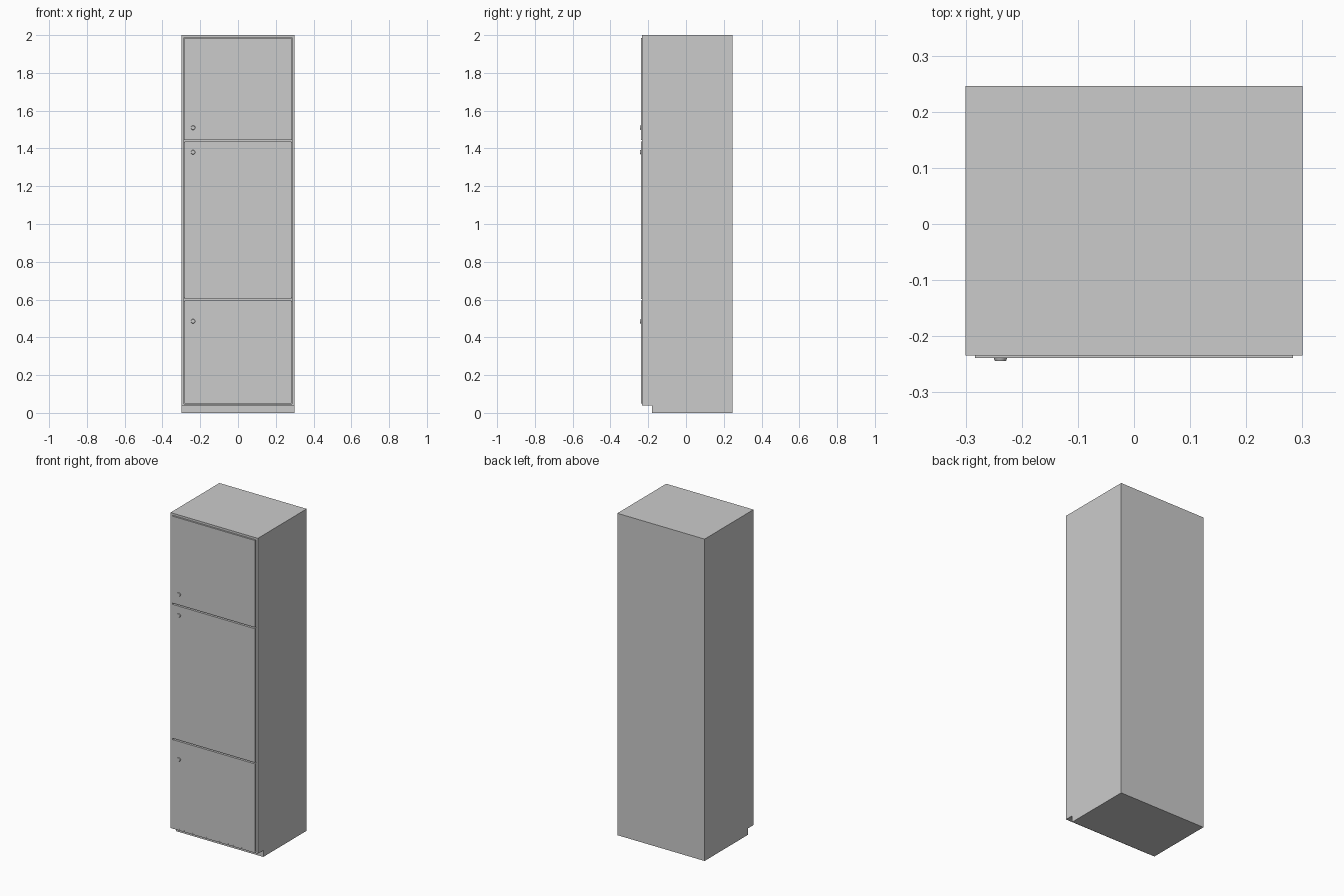
import bpy, bmesh, math
from mathutils import Matrix

if "Cube" in bpy.data.objects:
    bpy.data.objects.remove(bpy.data.objects["Cube"])

FRONT, BACK = -0.234, 0.246      # carcass depth
W, H, KICK, T = 0.30, 2.0, 0.04, 0.013


def new_object(name, bm):
    bmesh.ops.recalc_face_normals(bm, faces=bm.faces)
    mesh = bpy.data.meshes.new(name)
    bm.to_mesh(mesh)
    bm.free()
    ob = bpy.data.objects.new(name, mesh)
    bpy.context.collection.objects.link(ob)
    return ob


def box(name, x0, x1, y0, y1, z0, z1):
    bm = bmesh.new()
    bmesh.ops.create_cube(bm, size=1)
    for v in bm.verts:
        v.co.x = x1 if v.co.x > 0 else x0
        v.co.y = y1 if v.co.y > 0 else y0
        v.co.z = z1 if v.co.z > 0 else z0
    return new_object(name, bm)


# Side panels with the toe-kick notch
profile = [(-0.18, 0), (BACK, 0), (BACK, H), (FRONT, H), (FRONT, KICK), (-0.18, KICK)]
for name, x in (("left_side", -W), ("right_side", W - T)):
    bm = bmesh.new()
    face = bm.faces.new([bm.verts.new((x, y, z)) for y, z in profile])
    ext = bmesh.ops.extrude_face_region(bm, geom=[face])
    for v in ext["geom"]:
        if isinstance(v, bmesh.types.BMVert):
            v.co.x += T
    new_object(name, bm)

# Top, floor, back, plinth and shelves between the sides
xi = W - T
box("top_panel", -xi, xi, FRONT, BACK, H - T, H)
box("floor_panel", -xi, xi, FRONT, BACK, KICK, KICK + 0.008)
box("back_panel", -xi, xi, BACK - T, BACK, KICK + 0.008, H - T)
box("plinth", -xi, xi, -0.18, BACK, 0, KICK)
for name, z in (("upper_shelf", 1.44), ("lower_shelf", 0.60)):
    box(name, -xi, xi, -0.222, BACK - T, z - 0.01, z + 0.01)

# Inset doors standing slightly proud, each with a round knob
doors = [("lower", 0.051, 0.596, 0.485),
         ("middle", 0.604, 1.436, 1.38),
         ("upper", 1.444, 1.984, 1.51)]
for name, z0, z1, knob_z in doors:
    box(name + "_door", -0.283, 0.283, -0.239, -0.222, z0, z1)
    bm = bmesh.new()
    bmesh.ops.create_cone(bm, cap_ends=True, segments=20,
                          radius1=0.012, radius2=0.010, depth=0.005,
                          matrix=Matrix.Translation((-0.238, -0.2415, knob_z))
                          @ Matrix.Rotation(math.pi / 2, 4, 'X'))
    knob = new_object(name + "_knob", bm)
    bpy.context.view_layer.objects.active = knob
    knob.select_set(True)
    bpy.ops.object.shade_smooth_by_angle(angle=math.radians(30))
    knob.select_set(False)
